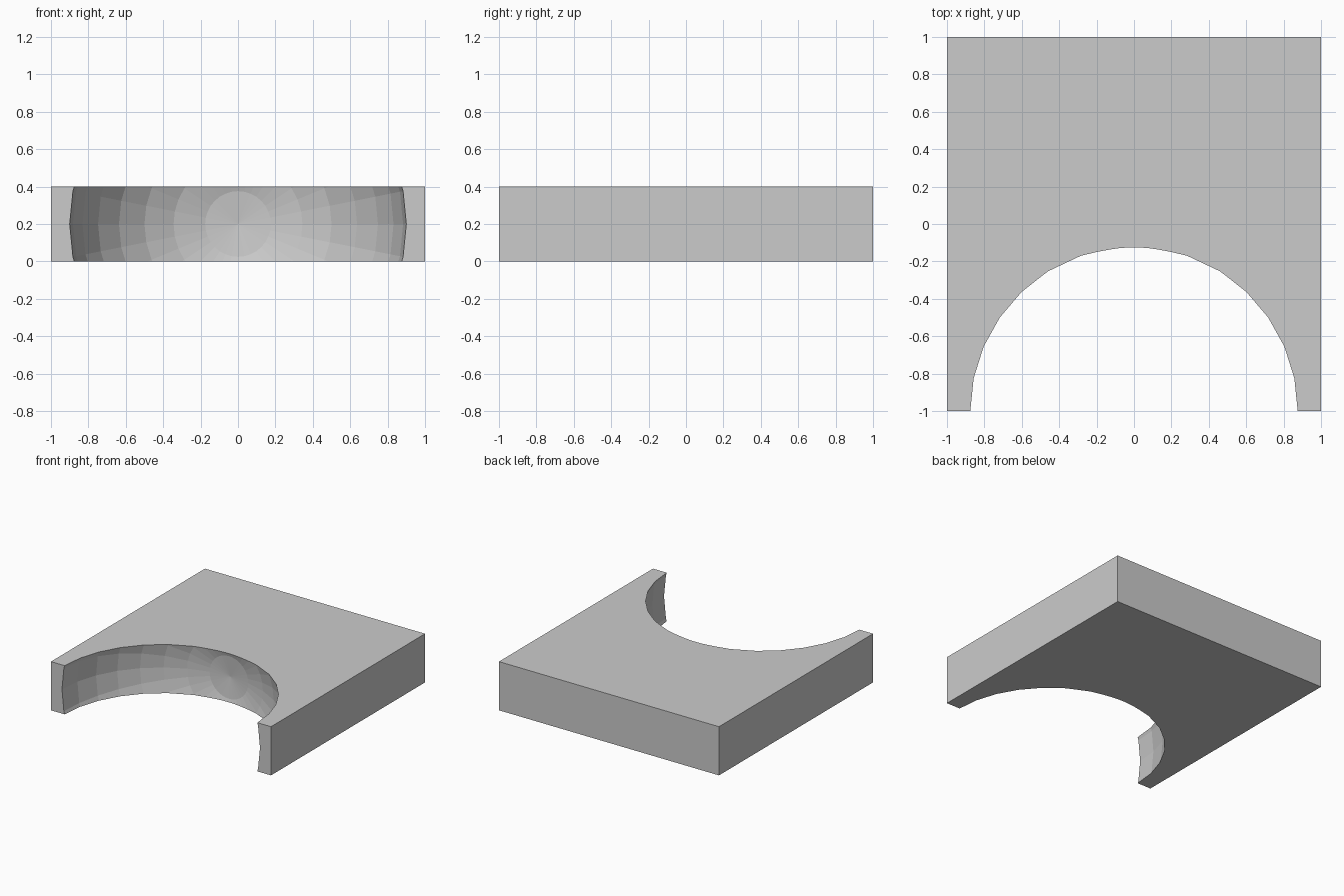
import bpy
import math

if "Cube" in bpy.data.objects:
    bpy.data.objects.remove(bpy.data.objects["Cube"])

# Slab
bpy.ops.mesh.primitive_cube_add(size=2, location=(0, 0, 0.2))
slab = bpy.context.object
slab.name = "slab"
slab.scale = (1, 1, 0.2)
bpy.ops.object.transform_apply(location=False, rotation=False, scale=True)

# Ball cutter with its poles along y, centred on the front face
bpy.ops.mesh.primitive_uv_sphere_add(segments=32, ring_count=16, radius=0.9,
                                     location=(0, -1, 0.2),
                                     rotation=(math.pi / 2, 0, 0))
cutter = bpy.context.object
cutter.name = "ball_cutter"
cutter.hide_render = True

# Carve the hollow and remove the cutter
cut = slab.modifiers.new("hollow", 'BOOLEAN')
cut.operation = 'DIFFERENCE'
cut.solver = 'EXACT'
cut.object = cutter
bpy.context.view_layer.objects.active = slab
bpy.ops.object.modifier_apply(modifier=cut.name)
bpy.data.objects.remove(cutter, do_unlink=True)
